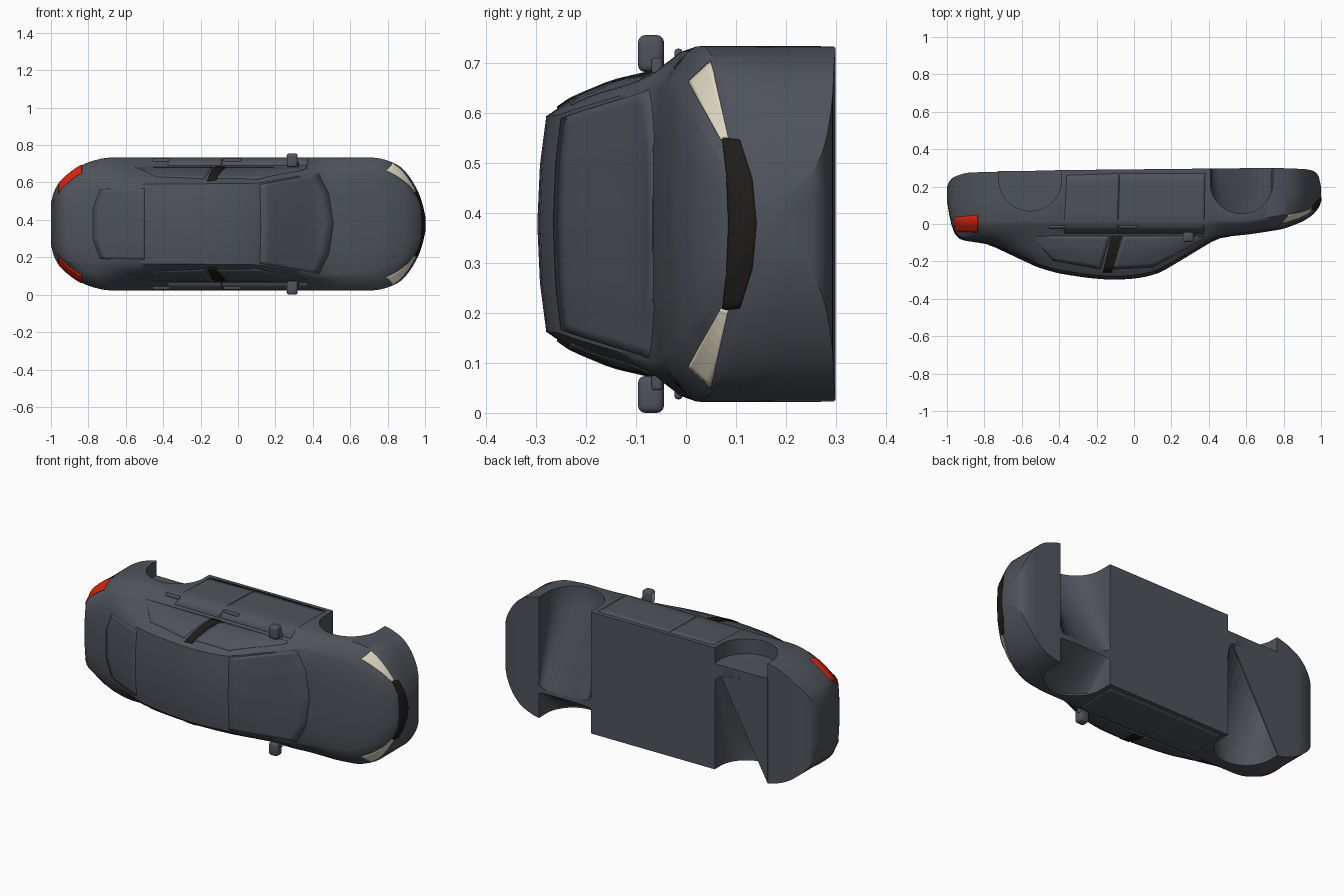
import bpy, bmesh, math
from mathutils import Vector
from mathutils.bvhtree import BVHTree

cube = bpy.data.objects.get("Cube")
if cube:
    bpy.data.objects.remove(cube)


def material(name, rgb):
    m = bpy.data.materials.new(name)
    m.use_nodes = True
    m.diffuse_color = (*rgb, 1)
    node = next(n for n in m.node_tree.nodes if n.type == "BSDF_PRINCIPLED")
    node.inputs["Base Color"].default_value = (*rgb, 1)
    return m


GREY = material("slate grey", (0.078, 0.086, 0.102))
BLACK = material("black trim", (0.013, 0.012, 0.011))
RED = material("tail red", (0.66, 0.018, 0.004))
CREAM = material("lamp cream", (0.75, 0.71, 0.56))


# The car lies on its side: length x, car width w along z, car height h along -y
def place(x, w, h):
    return Vector((x, -h, w + 0.378))


def smooth(obj, angle):
    bpy.ops.object.select_all(action="DESELECT")
    obj.select_set(True)
    bpy.context.view_layer.objects.active = obj
    bpy.ops.object.shade_smooth_by_angle(angle=math.radians(angle))


def finish(bm, name, mat, angle=35):
    mesh = bpy.data.meshes.new(name)
    bm.to_mesh(mesh)
    mesh.materials.append(mat)
    obj = bpy.data.objects.new(name, mesh)
    bpy.context.collection.objects.link(obj)
    smooth(obj, angle)
    return obj


# Closed skin through matching rings of points
def loft(rings):
    bm = bmesh.new()
    rows = [[bm.verts.new(place(*p)) for p in ring] for ring in rings]
    for a, b in zip(rows, rows[1:]):
        for i in range(len(a)):
            j = (i + 1) % len(a)
            bm.faces.new((a[i], a[j], b[j], b[i]))
    bm.faces.new(rows[0])
    bm.faces.new(rows[-1])
    bmesh.ops.recalc_face_normals(bm, faces=bm.faces)
    return bm


def linear(curve, x):
    for (x0, v0), (x1, v1) in zip(curve, curve[1:]):
        if x <= x1:
            return v0 + (v1 - v0) * max(0, (x - x0) / (x1 - x0))
    return curve[-1][1]


def at(curve, x):
    d = min(0.03, (1 - abs(x)) / 2)
    return sum(linear(curve, x + k * d) for k in (-1, -0.5, 0, 0.5, 1)) / 5


# Body outline curves along the length
TOP = [(-1, -0.12), (-0.985, -0.03), (-0.96, 0.07), (-0.93, 0.085), (-0.77, 0.11),
       (-0.5, 0.237), (-0.4, 0.265), (-0.25, 0.288), (-0.12, 0.299), (0, 0.293), (0.1, 0.275),
       (0.16, 0.247), (0.45, 0.072), (0.62, 0.055), (0.8, 0.027), (0.92, -0.02), (0.98, -0.07), (1, -0.13)]
FLOOR = [(-1, -0.2), (-0.98, -0.245), (-0.9, -0.275), (-0.4, -0.288), (0.75, -0.3),
         (0.94, -0.293), (0.985, -0.27), (1, -0.2)]
WIDTH = [(-1, 0.11), (-0.985, 0.175), (-0.96, 0.222), (-0.87, 0.297), (-0.8, 0.332),
         (-0.71, 0.355), (0.75, 0.355), (0.85, 0.322), (0.9, 0.28), (0.95, 0.205),
         (0.98, 0.135), (1, 0.05)]
ROOF = [(-0.95, 0.19), (-0.5, 0.213), (0.1, 0.217), (0.43, 0.275), (0.7, 0.26), (0.9, 0.19)]
BELT = [(-0.95, 0.82), (-0.75, 0.86), (0.65, 0.86), (0.85, 0.8)]


def section(x):
    t, f, w = at(TOP, x), at(FLOOR, x), at(WIDTH, x)
    s = max(f + 0.01, min(-0.02, t - 0.075))
    b = min(0.06, s + 0.6 * (t - s))
    cabin = max(0, min(1, (t - 0.06) / 0.2))
    e = t - (0.012 + 0.006 * cabin) * min(1, w / 0.2)
    belt = at(BELT, x) * w
    r = min(at(ROOF, x), 0.9 * belt)
    half = [(0, f), (w * 0.5, f), (w, f), (w, f + 0.1 * (s - f)), (w, (f + s) / 2), (w, s),
            (0.8 * w + 0.2 * belt, s + 0.35 * (b - s)), (belt, b),
            (belt * 0.68 + r * 0.32 + 0.008 * cabin, b * 0.6 + e * 0.4),
            (belt * 0.3 + r * 0.7 + 0.008 * cabin, b * 0.23 + e * 0.77),
            (r, e), (r * 0.55, e * 0.3 + t * 0.7), (0, t)]
    return [(x, *p) for p in half + [(-a, c) for a, c in reversed(half[1:-1])]]


# Body shell
stations = [2 * i / 80 - 1 for i in range(81)]
shell = loft([section(0.45 * u + 0.55 * math.sin(u * math.pi / 2)) for u in stations])
SHELL = BVHTree.FromBMesh(shell)
body = finish(shell, "body", GREY)

# Wheel wells: deep on one side, ramping to the floor, then opening again opposite
BASE = -0.31
for cx, ch, s, start, end in ((-0.555, -0.235, -1, 0.262, 0.268), (0.575, -0.22, 1, 0.2, 0.345)):
    arc = [(cx + 0.167 * math.cos(k * math.pi / 24), ch + 0.165 * math.sin(k * math.pi / 24)) for k in range(25)]
    rings = []
    for w, depth in ((0.5, 1), (0.24, 1), (0.02 - start, 0.04), (-start, 0.04), (-end, 1), (-0.5, 1)):
        rings.append([(x, s * w, BASE + depth * (h - BASE)) for x, h in arc]
                     + [(cx - 0.167, s * w, -0.5), (cx + 0.167, s * w, -0.5)])
    cutter = finish(loft(rings), "arch_cutter", GREY)
    cutter.hide_render = True
    mod = body.modifiers.new("arch", "BOOLEAN")
    mod.operation, mod.object, mod.solver = "DIFFERENCE", cutter, "EXACT"
    bpy.context.view_layer.objects.active = body
    bpy.ops.object.modifier_apply(modifier="arch")
    bpy.data.objects.remove(cutter)
smooth(body, 35)

# Diagonal undertray closing one half of the rear wells
tri = [(-0.388, 0.262), (-0.725, 0.262), (-0.725, -0.345)]
finish(loft([[(x, w, h) for x, w in tri] for h in (-0.284, -0.276)]), "rear_undertray", GREY)


def along(line, t):
    k = min(int(t * (len(line) - 1)), len(line) - 2)
    return Vector(line[k]).lerp(Vector(line[k + 1]), t * (len(line) - 1) - k)


# Thin plate between two edge lines, projected onto the shell
def plate(name, upper, lower, view, mat, lift=0.002, nu=24, nv=8):
    to_point = {"left": lambda a, b: (a, 2, b), "right": lambda a, b: (a, -2, b),
                "top": lambda a, b: (a, b, 2), "front": lambda a, b: (2, a, b)}[view]
    ray = {"left": (0, 0, -1), "right": (0, 0, 1), "top": (0, 1, 0), "front": (-1, 0, 0)}[view]
    p = bmesh.new()
    grid = []
    for i in range(nu + 1):
        a, b = along(upper, i / nu), along(lower, i / nu)
        row = []
        for j in range(nv + 1):
            start = place(*to_point(*a.lerp(b, j / nv)))
            hit, normal, _, _ = SHELL.ray_cast(start, Vector(ray))
            if hit is None:
                hit, normal, _, _ = SHELL.find_nearest(start)
            row.append(p.verts.new(hit + normal * lift))
        grid.append(row)
    for r, s in zip(grid, grid[1:]):
        for j in range(nv):
            p.faces.new((r[j], r[j + 1], s[j + 1], s[j]))
    p.normal_update()
    if sum((f.normal for f in p.faces), Vector()).dot(Vector(ray)) > 0:
        bmesh.ops.reverse_faces(p, faces=p.faces)
    obj = finish(p, name, mat)
    mod = obj.modifiers.new("thickness", "SOLIDIFY")
    mod.thickness, mod.offset = 0.006, -1


# Glass, front trim
plate("windscreen", [(0.118, -0.211), (0.122, 0), (0.118, 0.211)],
      [(0.43, -0.268), (0.485, -0.16), (0.51, 0), (0.485, 0.16), (0.43, 0.268)], "top", GREY)
plate("rear_window", [(-0.5, -0.19), (-0.5, 0.19)],
      [(-0.735, -0.185), (-0.775, -0.08), (-0.775, 0.08), (-0.735, 0.185)], "top", GREY)
plate("grille", [(-0.172, -0.073), (-0.09, -0.082), (0, -0.086), (0.09, -0.082), (0.172, -0.073)],
      [(-0.168, -0.108), (-0.09, -0.133), (0, -0.141), (0.09, -0.133), (0.168, -0.108)], "front", BLACK, 0.003)


def rounded_box(name, centre, size, bevel, mat=GREY):
    p = bmesh.new()
    bmesh.ops.create_cube(p, size=1)
    for v in p.verts:
        v.co = place(*(c + k * s for c, k, s in zip(centre, v.co, size)))
    bmesh.ops.recalc_face_normals(p, faces=p.faces)
    bmesh.ops.bevel(p, geom=p.edges[:], offset=bevel, segments=3, affect="EDGES", profile=0.5)
    finish(p, name, mat, 50)


# Side details, repeated on both sides
for side, s in (("left", 1), ("right", -1)):
    plate(side + "_headlight", [(s * 0.285, -0.006), (s * 0.168, -0.07)],
          [(s * 0.325, -0.05), (s * 0.172, -0.085)], "front", CREAM, 0.003)
    plate(side + "_tail_light", [(-0.957, 0.04), (-0.835, 0.043)],
          [(-0.957, -0.036), (-0.835, -0.048)], side, RED, 0.003)
    plate(side + "_rear_side_window", [(-0.53, 0.085), (-0.43, 0.195), (-0.18, 0.24)],
          [(-0.55, 0.066), (-0.4, 0.065), (-0.13, 0.065)], side, GREY)
    plate(side + "_front_side_window", [(-0.115, 0.24), (0.1, 0.23), (0.26, 0.14), (0.37, 0.078)],
          [(-0.06, 0.065), (0.1, 0.065), (0.25, 0.065), (0.37, 0.065)], side, GREY)
    plate(side + "_door_pillar", [(-0.165, 0.256), (-0.118, 0.256)],
          [(-0.122, 0.064), (-0.067, 0.064)], side, BLACK, 0.004)
    plate(side + "_rear_door", [(-0.375, 0.05), (-0.09, 0.05)],
          [(-0.36, -0.26), (-0.08, -0.27)], side, GREY, 0.001)
    plate(side + "_front_door", [(-0.086, 0.05), (0.375, 0.05)],
          [(-0.076, -0.27), (0.38, -0.27)], side, GREY, 0.001)
    rounded_box(side + "_mirror", (0.29, s * 0.341, 0.07), (0.058, 0.074, 0.052), 0.014)
    rounded_box(side + "_mirror_glass", (0.261, s * 0.341, 0.07), (0.006, 0.048, 0.03), 0.002, CREAM)
    rounded_box(side + "_mirror_arm", (0.31, s * 0.305, 0.058), (0.03, 0.055, 0.022), 0.006)
    for end, x in (("rear", -0.41), ("front", -0.03)):
        rounded_box(f"{side}_{end}_door_handle", (x, s * 0.336, 0.015), (0.095, 0.03, 0.016), 0.007)
